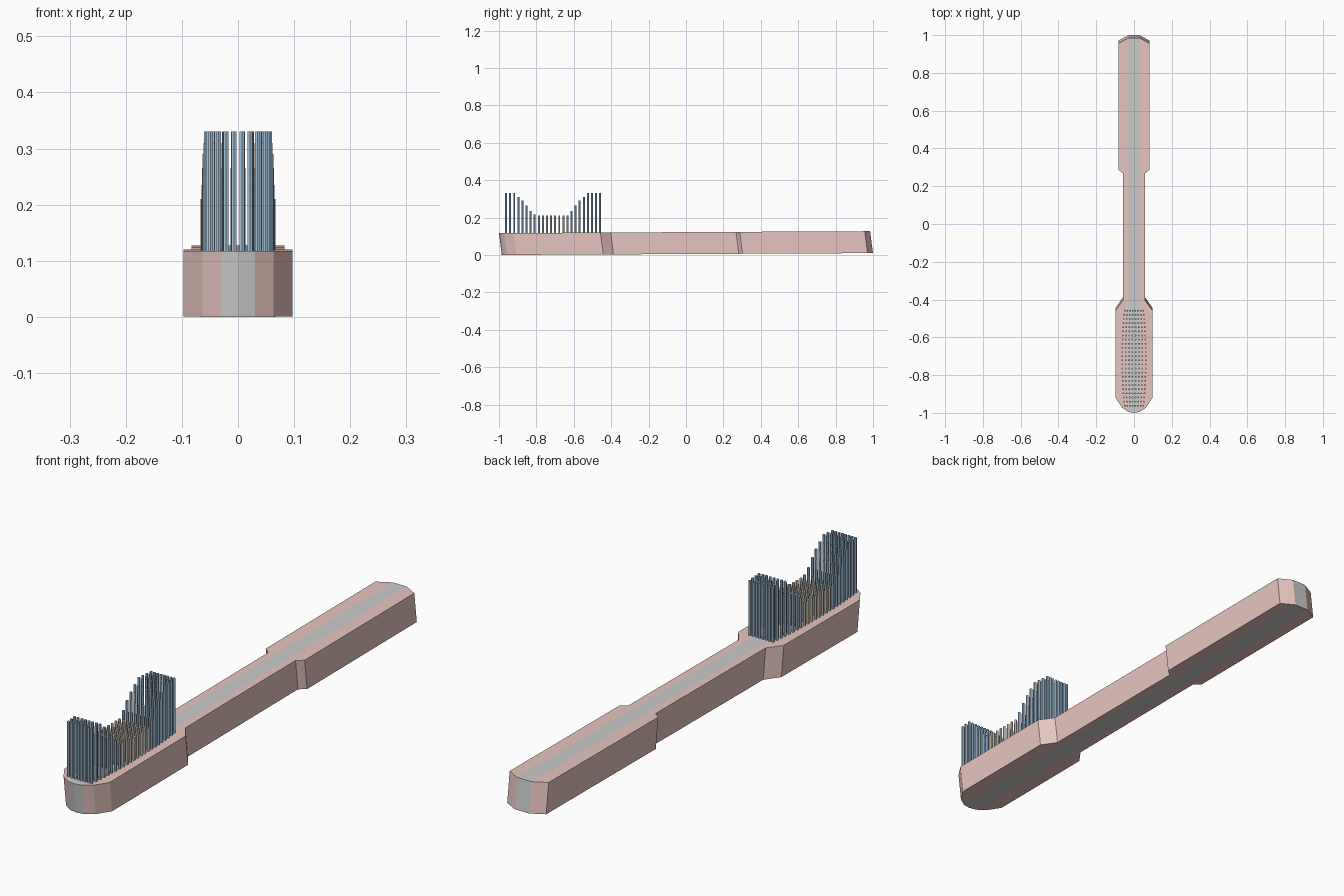
import bpy, bmesh, math
from mathutils import Matrix, Vector

if "Cube" in bpy.data.objects:
    bpy.data.objects.remove(bpy.data.objects["Cube"])


def material(name, rgb):
    m = bpy.data.materials.new(name)
    m.diffuse_color = (*rgb, 1)
    m.use_nodes = True
    m.node_tree.nodes["Principled BSDF"].inputs["Base Color"].default_value = m.diffuse_color
    return m


pink = material("pink_plastic", (0.80, 0.56, 0.52))
grey = material("grey_stripe", (0.66, 0.67, 0.67))
blue = material("blue_bristle", (0.40, 0.58, 0.76))
beige = material("beige_bristle", (0.76, 0.69, 0.63))


def finish(bm, name, mats):
    bmesh.ops.recalc_face_normals(bm, faces=bm.faces)
    mesh = bpy.data.meshes.new(name)
    bm.to_mesh(mesh)
    bm.free()
    for m in mats:
        mesh.materials.append(m)
    ob = bpy.data.objects.new(name, mesh)
    bpy.context.collection.objects.link(ob)
    return ob


# Brush body: half outline (x, y), mirrored, with a stripe down the middle
S = 0.03
half = [(S, -0.987), (0.063, -0.965), (0.097, -0.913), (0.097, -0.45),
        (0.058, -0.395), (0.058, 0.275), (0.083, 0.295), (0.083, 0.963), (S, 0.992)]
bm = bmesh.new()
right = [bm.verts.new((x, y, 0)) for x, y in half]
left = [bm.verts.new((-x, y, 0)) for x, y in half]
tip = bm.verts.new((0, -0.9925, 0))
bm.faces.new(right)
bm.faces.new(left[::-1])
bm.faces.new([left[0], tip, right[0], right[-1], left[-1]])
ext = bmesh.ops.extrude_face_region(bm, geom=bm.faces[:], use_keep_orig=True)
for v in ext["geom"]:
    if isinstance(v, bmesh.types.BMVert):
        v.co.z = 0.117
# slight lean of the ends and rise towards the handle
for v in bm.verts:
    z0 = v.co.z
    v.co.z += 0.005 * (v.co.y + 1)
    v.co.y += 0.0075 - 0.015 * z0 / 0.117
for f in bm.faces:
    f.material_index = 1 if all(abs(v.co.x) < S + 1e-4 for v in f.verts) else 0
finish(bm, "brush_body", [pink, grey])

# Bristles: rows along the head, tall at both ends and short in the middle
ROWS, COLS = 24, 8
slope = [0.31, 0.29, 0.265, 0.235]
heights = [0.33] * 3 + slope + [0.215] + [0.21] * 8 + slope[::-1] + [0.33] * 4


def bristles(name, rows, mat):
    bm = bmesh.new()
    for r in rows:
        t = r / (ROWS - 1)
        y = -0.962 + 0.503 * t
        hw = 0.049 + 0.013 * math.sin(math.pi * t) ** 0.7
        z0, z1 = 0.112, heights[r]
        for c in range(COLS):
            x = hw * (2 * c / (COLS - 1) - 1)
            bmesh.ops.create_cone(
                bm, cap_ends=True, segments=6, radius1=0.0052, radius2=0.0052,
                depth=z1 - z0, matrix=Matrix.Translation(Vector((x, y, (z0 + z1) / 2))))
    finish(bm, name, [mat])


bristles("outer_bristles", [r for r in range(ROWS) if not 8 <= r < 16], blue)
bristles("middle_bristles", range(8, 16), beige)
